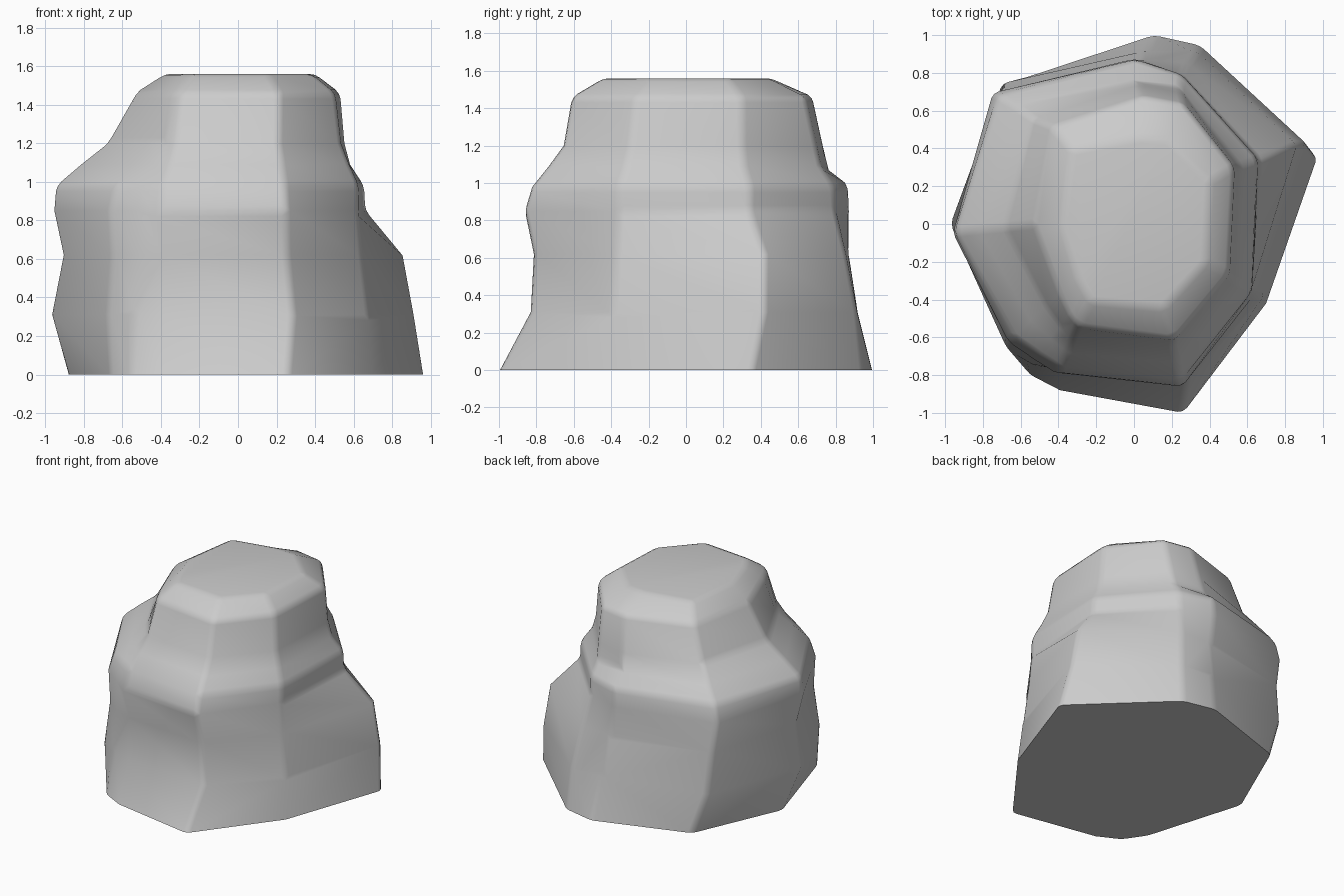
import bpy, bmesh
from math import radians, cos, sin

if "Cube" in bpy.data.objects:
    bpy.data.objects.remove(bpy.data.objects["Cube"])

# Heights of the horizontal rings, base to top
LEVELS = [0, .31, .62, .85, .98, 1.09, 1.2, 1.46, 1.56]
# Heights at which each ridge's angle is given
ANGLE_Z = [0, .31, .9, 1.46]

# Ridge lines: (angles up the ridge, radius at each level)
RIDGES = [
    ((-75.4, -71, -74, -70.5), [1.033, .88, .855, .90, .86, .77, .69, .65, .47]),   # front
    ((-114, -116, -117, -119), [.963, .87, .86, .89, .85, .77, .70, .62, .47]),     # front left
    ((-125, -126, -126, -126), [.97, .92, .89, .89, .85, .75, .66, .59, .44]),
    ((-136, -136, -137, -137), [.92, .94, .90, .91, .87, .75, .63, .54, .41]),
    ((-186.5, -180, -177, -180), [.89, .97, .91, .96, .95, .82, .68, .53, .38]),    # left
    ((-232.5, -227, -222.5, -230), [.97, 1.02, 1.0, 1.02, .99, .88, .77, .68, .51]),  # back left
    ((-276, -274, -270, -274), [1.005, .92, .87, .875, .87, .75, .735, .68, .46]),  # back
    ((-290.3, -290, -287, -292.5), [1.008, .97, .90, .835, .83, .76, .74, .69, .48]),  # back right
    ((-340, -335.5, -332.5, -330.5), [1.032, 1.01, .96, .745, .74, .66, .63, .61, .46]),  # right
    ((-391, -390, -390, -388), [.816, .78, .74, .72, .72, .66, .61, .57, .43]),     # front right
]


def ridge_angle(angles, z):
    """Angle of a ridge at height z, interpolated between its keys."""
    for (z0, z1), (a0, a1) in zip(zip(ANGLE_Z, ANGLE_Z[1:]), zip(angles, angles[1:])):
        if z <= z1:
            return radians(a0 + (a1 - a0) * (z - z0) / (z1 - z0))
    return radians(angles[-1])


# Rock body: rings lofted through the ridge lines
bm = bmesh.new()
rings = []
for i, z in enumerate(LEVELS):
    ring = []
    for angles, radii in RIDGES:
        a = ridge_angle(angles, z)
        ring.append(bm.verts.new((radii[i] * cos(a), radii[i] * sin(a), z)))
    rings.append(ring)
n = len(RIDGES)
for lo, hi in zip(rings, rings[1:]):
    for j in range(n):
        k = (j + 1) % n
        bm.faces.new((lo[j], lo[k], hi[k], hi[j]))
bm.faces.new(rings[0])
bm.faces.new(rings[-1])
bmesh.ops.recalc_face_normals(bm, faces=bm.faces)

# Worn edges: soften every clear crease except the base outline
creases = [e for e in bm.edges
           if e.calc_face_angle() > radians(22) and max(v.co.z for v in e.verts) > .01]
bmesh.ops.bevel(bm, geom=creases, offset=.03, offset_type='OFFSET', segments=2,
                profile=.5, affect='EDGES', clamp_overlap=True)

mesh = bpy.data.meshes.new("rock")
bm.to_mesh(mesh)
bm.free()
rock = bpy.data.objects.new("rock", mesh)
bpy.context.collection.objects.link(rock)

# Soft shading with a crisp base
bpy.context.view_layer.objects.active = rock
rock.select_set(True)
bpy.ops.object.shade_smooth_by_angle(angle=radians(45))
